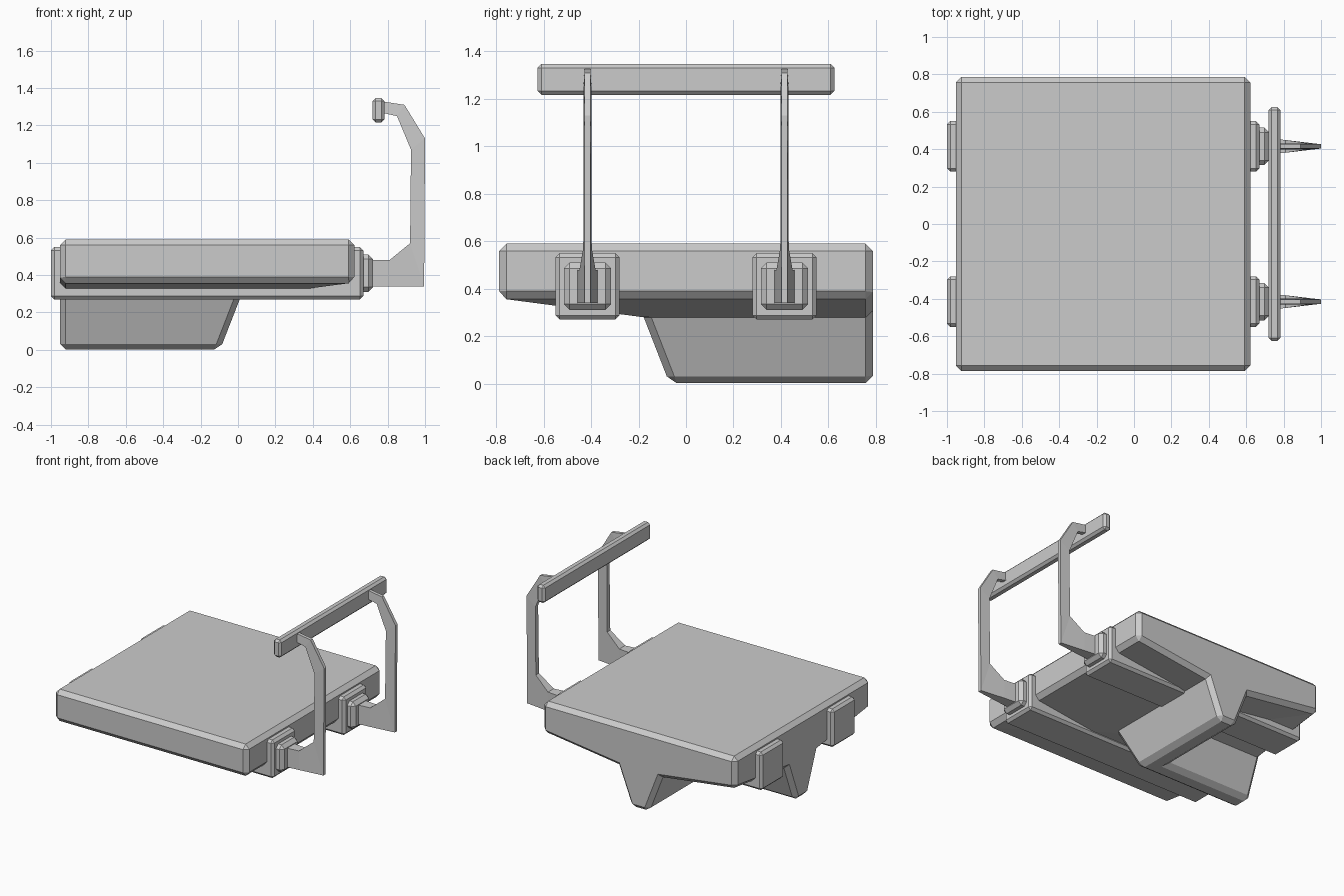
import bpy
import bmesh
from mathutils import Vector

old = bpy.data.objects.get("Cube")
if old:
    bpy.data.objects.remove(old, do_unlink=True)

grey = bpy.data.materials.new("light_grey")
grey.use_nodes = True
colour = (0.6, 0.6, 0.6, 1)
grey.diffuse_color = colour
grey.node_tree.nodes["Principled BSDF"].inputs["Base Color"].default_value = colour


def finish(name, bm, chamfer, min_angle=1.1):
    """Chamfer the sharp convex edges and turn the mesh into an object."""
    bmesh.ops.recalc_face_normals(bm, faces=bm.faces)
    bm.normal_update()
    sharp = [e for e in bm.edges if e.is_manifold and e.is_convex
             and e.calc_face_angle() > min_angle]
    if chamfer:
        bmesh.ops.bevel(bm, geom=sharp, offset=chamfer, segments=1,
                        profile=0.5, affect='EDGES', clamp_overlap=True)
    mesh = bpy.data.meshes.new(name)
    bm.to_mesh(mesh)
    bm.free()
    mesh.materials.append(grey)
    obj = bpy.data.objects.new(name, mesh)
    bpy.context.collection.objects.link(obj)
    return obj


def box(name, low, high, chamfer):
    low, high = Vector(low), Vector(high)
    bm = bmesh.new()
    bmesh.ops.create_cube(bm, size=1)
    bmesh.ops.scale(bm, vec=high - low, verts=bm.verts)
    bmesh.ops.translate(bm, vec=(low + high) / 2, verts=bm.verts)
    return finish(name, bm, chamfer)


def loft(bm, rings):
    """Skin closed rings of points and cap both ends."""
    rings = [[bm.verts.new(p) for p in ring] for ring in rings]
    for a, b in zip(rings, rings[1:]):
        for i in range(len(a)):
            j = (i + 1) % len(a)
            bm.faces.new((a[i], a[j], b[j], b[i]))
    bm.faces.new(rings[0][::-1])
    bm.faces.new(rings[-1])


# Platform with its L-shaped keel: one section swept round a mitred corner
HALF, MID = 0.787, -0.165
side = [(HALF, 0.59), (HALF, 0.36), (0.178, 0.28), (0.07, 0.003)]
section = side + [(-d, z) for d, z in reversed(side)]
bm = bmesh.new()
loft(bm, [
    [(MID - HALF, -d, z) for d, z in section],
    [(MID + d, -d, z) for d, z in section],
    [(MID + d, HALF, z) for d, z in section],
])
bmesh.ops.remove_doubles(bm, verts=bm.verts, dist=0.0005)
bmesh.ops.dissolve_limit(bm, angle_limit=0.01, verts=bm.verts, edges=bm.edges)
finish("platform", bm, 0.03)

# Post outline: inner x, z, half thickness, then outer x, z, half thickness
post = [
    (0.70, 0.48, 0.045, 0.70, 0.34, 0.045),
    (0.81, 0.48, 0.034, 0.81, 0.34, 0.034),
    (0.92, 0.57, 0.018, 0.995, 0.34, 0.012),
    (0.925, 1.07, 0.016, 1.0, 1.13, 0.012),
    (0.85, 1.25, 0.016, 0.89, 1.31, 0.012),
    (0.76, 1.27, 0.016, 0.76, 1.33, 0.012),
]

for label, y in (("front", -0.415), ("back", 0.415)):
    # Cross beam running under the platform
    box(label + "_beam", (-1, y - 0.135, 0.27), (0.67, y + 0.135, 0.55), 0.018)
    # Mounting plate on the beam end
    box(label + "_mount", (0.6, y - 0.1, 0.31), (0.722, y + 0.1, 0.51), 0.025)
    # Bent, tapering rail post
    bm = bmesh.new()
    loft(bm, [[(xi, y - hi, zi), (xi, y + hi, zi), (xo, y + ho, zo), (xo, y - ho, zo)]
              for xi, zi, hi, xo, zo, ho in post])
    finish(label + "_post", bm, 0)

# Hand rail
box("rail", (0.72, -0.625, 1.217), (0.782, 0.625, 1.347), 0.016)
